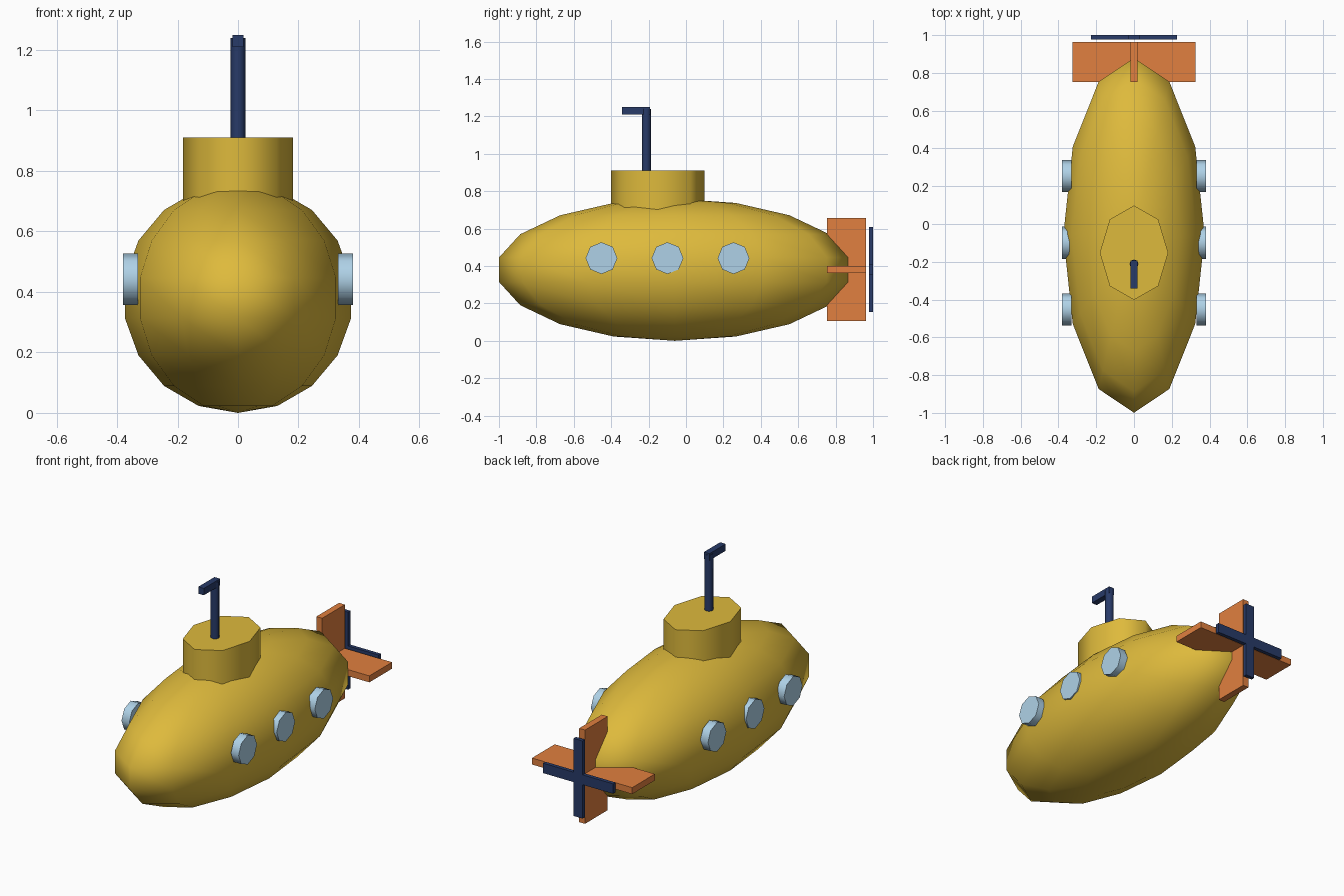
import bpy
from math import radians

cube = bpy.data.objects.get("Cube")
if cube:
    bpy.data.objects.remove(cube, do_unlink=True)


def material(name, rgb):
    m = bpy.data.materials.new(name)
    m.use_nodes = True
    m.diffuse_color = (*rgb, 1)
    m.node_tree.nodes["Principled BSDF"].inputs["Base Color"].default_value = (*rgb, 1)
    return m


yellow = material("yellow paint", (0.73, 0.49, 0.045))
orange = material("orange paint", (0.75, 0.215, 0.05))
navy = material("navy metal", (0.021, 0.043, 0.14))
glass = material("pale blue glass", (0.46, 0.69, 0.86))


def finish(name, mat, scale=(1, 1, 1), smooth=None):
    ob = bpy.context.object
    ob.name = name
    ob.scale = scale
    ob.data.materials.append(mat)
    bpy.ops.object.transform_apply(location=False, rotation=True, scale=True)
    if smooth:
        bpy.ops.object.shade_smooth_by_angle(angle=radians(smooth))
    return ob


def box(name, mat, centre, size):
    bpy.ops.mesh.primitive_cube_add(size=1, location=centre)
    return finish(name, mat, size)


def octagon(name, mat, centre, radius, depth, rotation=(0, 0, 0), scale=(1, 1, 1)):
    bpy.ops.mesh.primitive_cylinder_add(vertices=8, radius=radius, depth=depth,
                                        location=centre, rotation=rotation)
    return finish(name, mat, scale, 70)


# Hull: stretched sphere with upright poles
bpy.ops.mesh.primitive_uv_sphere_add(segments=12, ring_count=9, radius=0.38,
                                     location=(0, -0.06, 0.38))
finish("hull", yellow, (1, 2.51, 1))
bpy.ops.object.shade_smooth()

# Conning tower
octagon("conning_tower", yellow, (0, -0.152, 0.76), 0.25, 0.3, scale=(0.725, 1, 1))

# Periscope
octagon("periscope_shaft", navy, (0, -0.212, 1.06), 0.024, 0.36)
box("periscope_head", navy, (0, -0.267, 1.23), (0.036, 0.15, 0.04))

# Portholes on both sides
for side, sign in (("left", 1), ("right", -1)):
    for i in range(3):
        octagon(f"{side}_porthole_{i + 1}", glass,
                (sign * 0.355, -0.452 + i * 0.353, 0.442), 0.085, 0.05,
                (0, radians(90), 0))

# Tail fins
box("horizontal_fin", orange, (0, 0.858, 0.382), (0.65, 0.21, 0.038))
box("vertical_fin", orange, (0, 0.858, 0.382), (0.038, 0.21, 0.55))

# Propeller blades
box("propeller_horizontal", navy, (0, 0.989, 0.382), (0.455, 0.022, 0.058))
box("propeller_vertical", navy, (0, 0.989, 0.382), (0.058, 0.022, 0.455))
